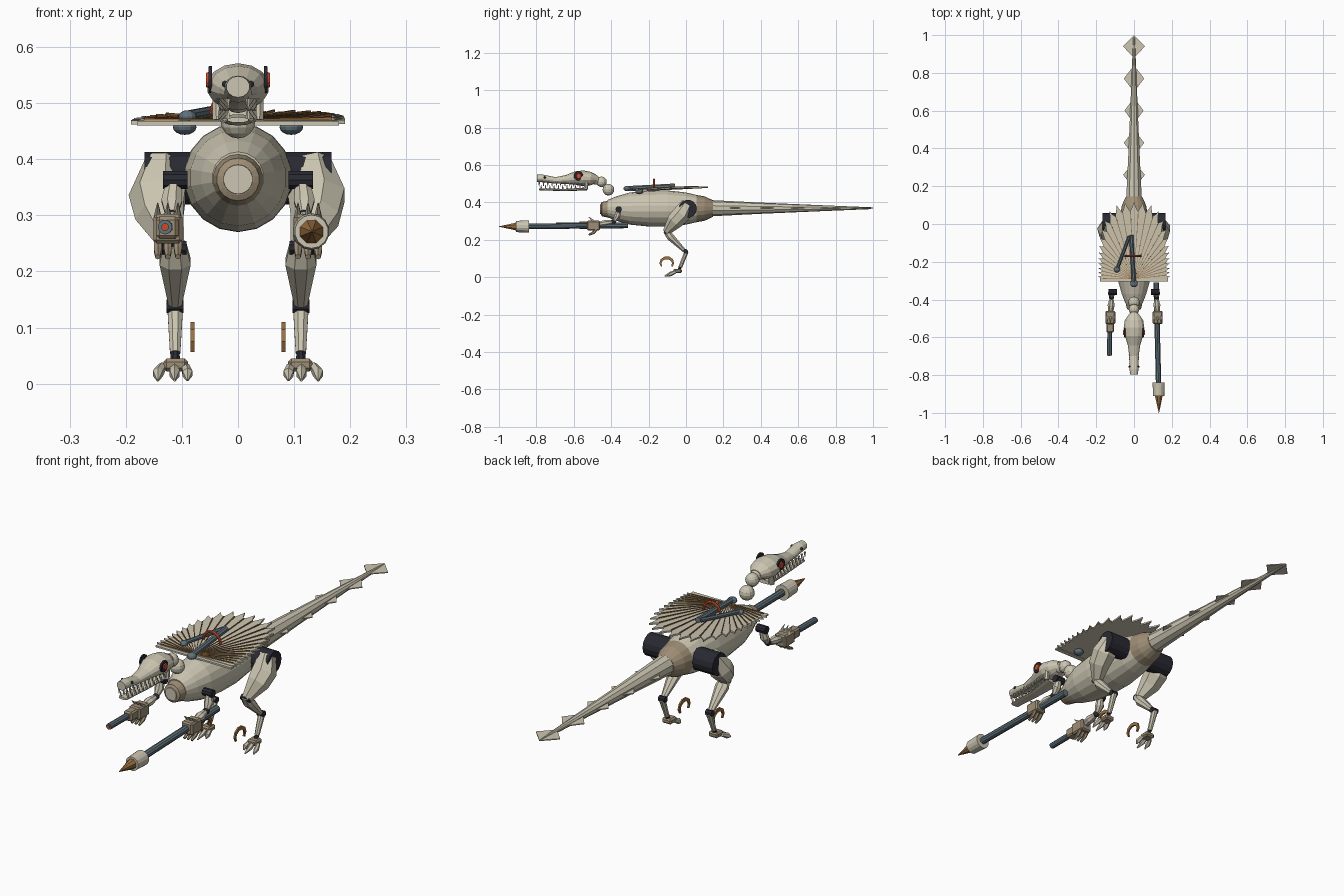
import bpy, bmesh
from math import sin, cos, pi
from mathutils import Vector

cube = bpy.data.objects.get("Cube")
if cube:
    bpy.data.objects.remove(cube, do_unlink=True)


def material(name, red, green, blue):
    mat = bpy.data.materials.new(name)
    mat.use_nodes = True
    mat.diffuse_color = (red, green, blue, 1)
    shader = next(n for n in mat.node_tree.nodes if n.type == 'BSDF_PRINCIPLED')
    shader.inputs["Base Color"].default_value = (red, green, blue, 1)
    return mat


bone = material("bone", .6, .56, .44)
tan = material("tan", .34, .27, .18)
brown = material("brown", .33, .16, .05)
steel = material("steel blue", .12, .17, .2)
black = material("black", .022, .022, .032)
red = material("red", .6, .07, .025)


def finish(name, bm, mat):
    bmesh.ops.recalc_face_normals(bm, faces=bm.faces)
    mesh = bpy.data.meshes.new(name)
    bm.to_mesh(mesh)
    bm.free()
    mesh.materials.append(mat)
    obj = bpy.data.objects.new(name, mesh)
    bpy.context.collection.objects.link(obj)
    return obj


def tube(name, stations, mat, sides=8, side_axis=(1, 0, 0)):
    """Loft rings through (point, half width, half depth) stations."""
    bm = bmesh.new()
    points = [Vector(s[0]) for s in stations]
    rings = []
    for i, (point, width, depth) in enumerate(stations):
        along = points[min(i + 1, len(points) - 1)] - points[max(i - 1, 0)]
        across = Vector(side_axis)
        across = (across - across.project(along)).normalized()
        other = along.cross(across).normalized()
        ring = []
        for k in range(sides):
            a = 2 * pi * (k + .5) / sides
            ring.append(bm.verts.new(points[i] + across * cos(a) * width + other * sin(a) * depth))
        rings.append(ring)
    for low, high in zip(rings, rings[1:]):
        for k in range(sides):
            n = (k + 1) % sides
            bm.faces.new((low[k], low[n], high[n], high[k]))
    bm.faces.new(rings[0])
    bm.faces.new(rings[-1])
    return finish(name, bm, mat)


def rod(name, start, end, r1, r2, mat, sides=8):
    direction = Vector(end) - Vector(start)
    axis = (0, 0, 1) if abs(direction.x) > abs(direction.y) + abs(direction.z) else (1, 0, 0)
    return tube(name, [(start, r1, r1), (end, r2, r2)], mat, sides, axis)


def lathe(name, height, profile, mat, sides=18):
    return tube(name, [((0, y, height), r, r) for y, r in profile], mat, sides)


def ball(name, center, size, mat, squash=1):
    bm = bmesh.new()
    bmesh.ops.create_uvsphere(bm, u_segments=12, v_segments=8, radius=size)
    for v in bm.verts:
        v.co.z *= squash
    bmesh.ops.translate(bm, verts=bm.verts, vec=center)
    return finish(name, bm, mat)


def box(name, center, size, mat, bevel=.006):
    bm = bmesh.new()
    bmesh.ops.create_cube(bm, size=1)
    bmesh.ops.scale(bm, verts=bm.verts, vec=size)
    bmesh.ops.translate(bm, verts=bm.verts, vec=center)
    bmesh.ops.bevel(bm, geom=bm.edges[:], offset=bevel, segments=1, affect='EDGES')
    return finish(name, bm, mat)


def plate(name, outline, thickness, mat):
    bm = bmesh.new()
    low = [bm.verts.new(p) for p in outline]
    high = [bm.verts.new(Vector(p) + Vector((0, 0, thickness))) for p in outline]
    bm.faces.new(low)
    bm.faces.new(high)
    for k in range(len(low)):
        n = (k + 1) % len(low)
        bm.faces.new((low[k], low[n], high[n], high[k]))
    return finish(name, bm, mat)


# Torso, pelvis and tail
lathe("torso", .367, [(-.42, .046), (-.37, .066), (-.3, .086), (-.2, .096), (-.1, .097),
                      (0, .086), (.06, .072)], bone)
lathe("chest_collar", .364, [(-.455, .028), (-.45, .038), (-.41, .047)], tan)
lathe("chest_cap", .364, [(-.459, .026), (-.45, .027)], bone)
lathe("pelvis", .367, [(.05, .074), (.1, .065), (.145, .044)], tan)
lathe("tail", .369, [(.14, .043), (.4, .03), (.7, .017), (.99, .005)], bone, 10)
for i in range(5):
    y, w = .26 + .17 * i, .05 + .004 * abs(i - 2)
    half = .07 if i < 4 else .06
    plate("tail_fin", [(0, y - half, .368), (w, y, .368), (0, y + half, .368), (-w, y, .368)], .004, bone)

# Neck and head
for y, z, size in ((-.415, .468, .031), (-.452, .51, .028), (-.485, .52, .025)):
    ball("neck_bead", (0, y, z), size, bone)
skull = [(-.797, .529, .021, .019), (-.77, .529, .024, .02), (-.7, .518, .025, .017),
         (-.64, .522, .034, .024), (-.59, .53, .05, .036), (-.55, .529, .056, .042),
         (-.51, .527, .05, .036), (-.475, .524, .025, .02)]
tube("skull", [((0, y, z), w, h) for y, z, w, h in skull], bone, 14)
tube("jaw", [((0, -.785, .47), .02, .005), ((0, -.65, .466), .025, .006),
             ((0, -.53, .472), .036, .008)], bone, 10)
for s in (1, -1):
    rod("jaw_hinge", (s * .034, -.535, .47), (s * .036, -.53, .515), .012, .01, bone)
    for i in range(11):
        y, x = -.785 + .023 * i, .018 + .0014 * i
        rod("upper_tooth", (s * x, y, .508), (s * x, y, .486), .005, .001, bone, 5)
        rod("lower_tooth", (s * x, y + .011, .472), (s * x, y + .011, .493), .005, .001, bone, 5)
    rod("eye_socket", (s * .046, -.575, .542), (s * .053, -.575, .542), .025, .024, black, 14)
    rod("eye", (s * .05, -.573, .541), (s * .057, -.573, .541), .016, .013, red, 12)
    ball("nostril", (s * .023, -.755, .534), .006, black)

# Back fan of overlapping pointed slats
slats = 27
hub = Vector((0, -.29, .462))


def fan_point(step, reach=1):
    a = pi * step / slats
    c, s = cos(a), sin(a)
    radius = reach / ((abs(c) / .178) ** 3 + (abs(s) / .38) ** 3) ** (1 / 3)
    return hub + Vector((c * radius, s * radius, s * radius * .04 + .006 * c * s))


for i in range(slats):
    plate("fan_slat", [hub, fan_point(i, .94), fan_point(i + .3), fan_point(i + .5, 1.07),
                       fan_point(i + .7), fan_point(i + 1, .94)], .007, bone)
    lift = Vector((0, 0, .009))
    rod("fan_rib", hub + lift, fan_point(i + .95, .94) + lift, .001, .003, brown, 4)
plate("fan_front_edge", [(-.18, -.305, .46), (.18, -.305, .46), (.18, -.285, .46),
                         (-.18, -.285, .46)], .007, bone)

# Fan fittings
rod("long_strut", (0, -.32, .476), (-.015, -.06, .49), .012, .012, steel)
rod("short_strut", (-.09, -.24, .478), (-.025, -.065, .49), .009, .009, steel)
ball("strut_hub", (0, -.315, .474), .02, steel, .7)
ball("short_strut_end", (-.09, -.24, .476), .016, steel, .7)
arch = [((-.005 + .04 * cos(pi * k / 8), -.17, .48 + .042 * sin(pi * k / 8)), .006, .006) for k in range(9)]
tube("arch_handle", arch, red, 6, (0, 1, 0))

# Hip drum
rod("hip_drum", (-.167, .01, .366), (.167, .01, .366), .048, .048, black, 14)

for s in (1, -1):
    ball("fan_mount", (s * .095, -.25, .457), .021, steel, .65)

    # Legs
    tube("thigh", [((s * .135, .01, .395), .032, .035), ((s * .142, -.025, .335), .053, .05),
                   ((s * .138, -.06, .3), .046, .045), ((s * .115, -.105, .242), .022, .02)], bone, 7)
    rod("knee", (s * .092, -.105, .242), (s * .135, -.105, .242), .013, .013, black)
    tube("shin", [((s * .113, -.108, .25), .022, .016), ((s * .112, -.085, .217), .03, .022),
                  ((s * .112, -.01, .143), .013, .011)], bone)
    rod("ankle", (s * .097, -.002, .138), (s * .127, -.002, .138), .013, .013, black)
    tube("lower_leg", [((s * .112, .002, .135), .015, .012), ((s * .112, -.03, .055), .01, .011)], bone)
    rod("foot_joint", (s * .112, -.03, .058), (s * .112, -.038, .035), .008, .01, black)
    box("foot", (s * .111, -.045, .033), (.044, .045, .023), tan)
    for x, dx, reach in ((.135, .008, .1), (.113, 0, .115), (.094, -.004, .09)):
        tube("toe_claw", [((s * x, -.055, .03), .008, .009),
                          ((s * (x + dx), -.08, .018), .01, .012),
                          ((s * (x + dx), -reach, .006), .002, .003)], bone, 6)
    hook = []
    for k in range(8):
        a = pi * (1.2 - 1.4 * k / 7)
        hook.append(((s * .081, -.103 + .034 * cos(a), .075 + .029 * sin(a)),
                     .005, .004 + .007 * sin(pi * (k + .3) / 8)))
    tube("hook_claw", hook, brown, 4)

    # Arms
    rod("shoulder", (s * .09, -.36, .363), (s * .134, -.36, .363), .017, .017, black, 10)
    tube("upper_arm", [((s * .115, -.36, .36), .014, .014), ((s * .118, -.367, .325), .02, .017),
                       ((s * .119, -.385, .297), .01, .01)], bone)
    ball("elbow", (s * .119, -.388, .296), .014, black)
    tube("forearm", [((s * .119, -.39, .295), .01, .01), ((s * .121, -.43, .29), .02, .018),
                     ((s * .124, -.47, .283), .013, .013)], bone)
    box("hand", (s * .125, -.495, .276), (.052, .07, .052), tan)
    for k in (-1, 0, 1):
        x = s * (.125 + .018 * k)
        rod("knuckle_spike", (x, -.49, .295), (x, -.52, .322), .008, .001, bone, 5)
        tube("finger", [((x, -.475, .26), .008, .008), ((x, -.495, .238), .008, .008),
                        ((x, -.52, .226), .005, .005)], tan, 6)

# Short rod weapon in the right hand
rod("short_barrel", (-.128, -.46, .279), (-.13, -.695, .279), .013, .013, steel, 10)
rod("barrel_core", (-.13, -.69, .279), (-.13, -.698, .279), .007, .007, red)
box("barrel_mount", (-.126, -.55, .278), (.04, .05, .04), tan)

# Lance in the left hand
rod("lance_shaft", (.117, -.31, .277), (.13, -.85, .272), .015, .015, steel, 10)
rod("lance_collar", (.13, -.84, .271), (.131, -.91, .271), .033, .03, bone, 14)
rod("lance_tip", (.131, -.905, .271), (.132, -1, .271), .023, .001, brown, 8)
